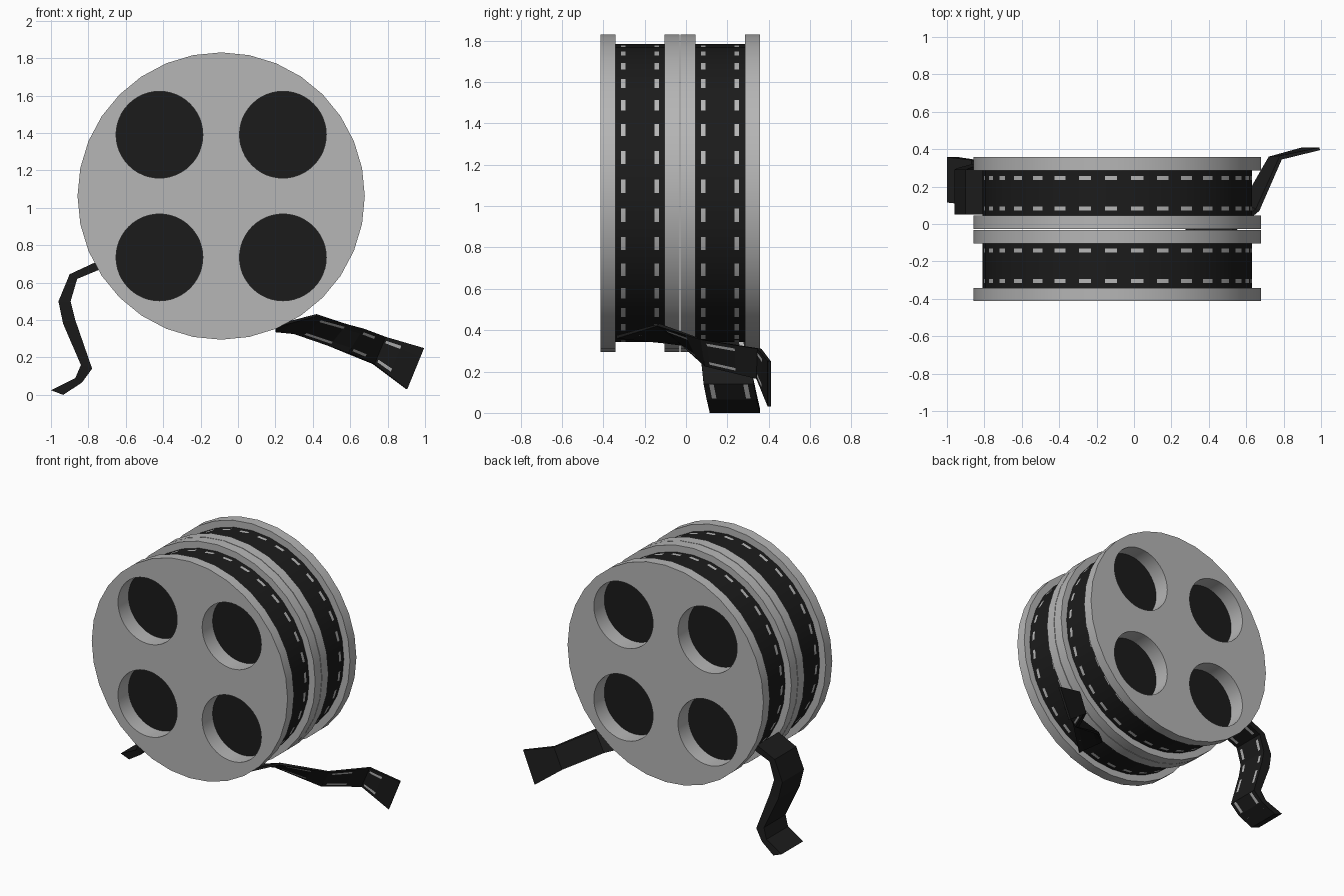
import bpy, bmesh, math
from mathutils import Vector

if "Cube" in bpy.data.objects:
    bpy.data.objects.remove(bpy.data.objects["Cube"])

CX, CZ = -0.09, 1.063          # reel axis
SIDES, DISC_R, FILM_R, BOSS_R = 32, 0.768, 0.72, 0.70
THICK, BOSS = 0.072, 0.045     # flange thickness, depth of its inner boss
ROWS = [0, 0.11, 0.20, 0.79, 0.88, 1]   # strips across the film; 1 and 3 hold the perforations


def material(name, v):
    m = bpy.data.materials.new(name)
    m.diffuse_color = (v, v, v, 1)
    m.use_nodes = True
    m.node_tree.nodes["Principled BSDF"].inputs["Base Color"].default_value = m.diffuse_color
    return m


GREY = material("reel_grey", 0.465)
BLACK = material("film_black", 0.011)
LIGHT = material("perforation_grey", 0.47)


def finish(name, bm, mats, smooth=None):
    bmesh.ops.remove_doubles(bm, verts=bm.verts, dist=1e-5)
    bmesh.ops.recalc_face_normals(bm, faces=bm.faces)
    mesh = bpy.data.meshes.new(name)
    bm.to_mesh(mesh)
    bm.free()
    ob = bpy.data.objects.new(name, mesh)
    bpy.context.collection.objects.link(ob)
    for m in mats:
        mesh.materials.append(m)
    if smooth:
        bpy.ops.object.select_all(action='DESELECT')
        ob.select_set(True)
        bpy.context.view_layer.objects.active = ob
        bpy.ops.object.shade_smooth_by_angle(angle=math.radians(smooth))
    return ob


def lathe(bm, cx, cz, profile, n):
    # Closed solid around a y-direction axis from (radius, y) pairs
    rings = [[bm.verts.new((cx + r * math.cos(2 * math.pi * i / n), y,
                            cz + r * math.sin(2 * math.pi * i / n))) for i in range(n)]
             for r, y in profile]
    for a, b in zip(rings, rings[1:]):
        for i in range(n):
            j = (i + 1) % n
            bm.faces.new((a[i], a[j], b[j], b[i]))
    bm.faces.new(rings[0])
    bm.faces.new(rings[-1])


def disc(name, outer, way):
    # Flange with a boss inside the film and four round windows
    rim, end = outer + way * THICK, outer + way * (THICK + BOSS)
    bm = bmesh.new()
    lathe(bm, CX, CZ, [(DISC_R, outer), (DISC_R, rim), (BOSS_R, rim), (BOSS_R, end)], SIDES)
    ob = finish(name, bm, [GREY])
    bm = bmesh.new()
    for sx in (-1, 1):
        for sz in (-1, 1):
            lathe(bm, CX + 0.33 * sx, CZ + 0.328 * sz,
                  [(0.232, outer - 0.2), (0.232, outer + 0.2)], 48)
    cutter = finish("window_cutter", bm, [GREY])
    mod = ob.modifiers.new("windows", 'BOOLEAN')
    mod.operation, mod.solver, mod.object = 'DIFFERENCE', 'EXACT', cutter
    bpy.ops.object.select_all(action='DESELECT')
    bpy.context.view_layer.objects.active = ob
    ob.select_set(True)
    bpy.ops.object.modifier_apply(modifier=mod.name)
    bpy.data.objects.remove(cutter)
    bpy.ops.object.shade_smooth_by_angle(angle=math.radians(30))


def film_roll(name, y0, y1):
    # Wound film: each side is split so one half carries two perforation marks
    bm = bmesh.new()
    pts = []
    for i in range(SIDES):
        p, q = [Vector((CX + FILM_R * math.cos(t), 0, CZ + FILM_R * math.sin(t)))
                for t in (2 * math.pi * i / SIDES, 2 * math.pi * (i + 1) / SIDES)]
        pts += [p, p.lerp(q, 0.47)]
    n = len(pts)
    rings = [[bm.verts.new((p.x, y0 + (y1 - y0) * f, p.z)) for p in pts] for f in ROWS]
    for r in range(5):
        for i in range(n):
            j = (i + 1) % n
            f = bm.faces.new((rings[r][i], rings[r][j], rings[r + 1][j], rings[r + 1][i]))
            f.material_index = int(r in (1, 3) and i % 2 == 0)
    finish(name, bm, [BLACK, LIGHT], 30)
    # Dark core seen through the windows
    bm = bmesh.new()
    lathe(bm, CX, CZ, [(BOSS_R, y0 + BOSS), (BOSS_R, y1 - BOSS)], SIDES)
    finish(name + "_core", bm, [BLACK], 30)


def loose_film(name, face, back, dashes):
    # Loose strip: face and back are lists of edge pairs, dashes give mark spans per segment
    bm = bmesh.new()

    def quad(pts, mat=0):
        bm.faces.new([bm.verts.new(p) for p in pts]).material_index = mat

    for k in range(len(face) - 1):
        (a0, b0), (a1, b1) = face[k], face[k + 1]
        cuts = [0, dashes[k][0], dashes[k][1], 1]
        grid = [[a0.lerp(a1, t).lerp(b0.lerp(b1, t), f) for f in ROWS] for t in cuts]
        for t in range(3):
            for r in range(5):
                quad((grid[t][r], grid[t + 1][r], grid[t + 1][r + 1], grid[t][r + 1]),
                     int(t == 1 and r in (1, 3)))
        (c0, d0), (c1, d1) = back[k], back[k + 1]
        quad((c0, d0, d1, c1))
        for side, p0, p1 in ((0, c0, c1), (5, d0, d1)):
            quad([g[side] for g in grid] + [p1, p0])
        if k == 0:
            quad(grid[0] + [d0, c0])
        if k == len(face) - 2:
            quad(grid[3] + [d1, c1])
    finish(name, bm, [BLACK, LIGHT])


# Two reels side by side, with a fine seam between them
for label, y0, y1 in (("front", -0.413, -0.031), ("back", -0.027, 0.358)):
    disc(label + "_reel_front_flange", y0, 1)
    film_roll(label + "_film_roll", y0 + THICK, y1 - THICK)
    disc(label + "_reel_back_flange", y1, -1)

# Left loose strip: hangs from the back reel, (inner x, inner z, outer x, outer z, y shift)
hang = [(-0.74, 0.67, -0.76, 0.71, 0.05), (-0.86, 0.62, -0.90, 0.645, 0.05),
        (-0.895, 0.50, -0.96, 0.50, 0.05), (-0.87, 0.40, -0.935, 0.38, 0.06),
        (-0.78, 0.14, -0.84, 0.16, 0.085), (-0.835, 0.065, -0.87, 0.09, 0.10),
        (-0.935, 0.0, -1.0, 0.025, 0.115)]
loose_film("left_loose_film",
           [(Vector((a, y, b)), Vector((a, y + 0.242, b))) for a, b, c, d, y in hang],
           [(Vector((c, y, d)), Vector((c, y + 0.242, d))) for a, b, c, d, y in hang],
           [(0.2, 0.8), (0.2, 0.8), (0.2, 0.8), (0.2, 0.65), (0.05, 0.95), (0.4, 0.41)])

# Right loose strip: leaves the front reel and twists upright, (lower edge, upper edge)
twist = [((0.20, -0.095, 0.335), (0.20, -0.335, 0.36)),
         ((0.30, -0.02, 0.325), (0.42, -0.14, 0.42)),
         ((0.59, 0.09, 0.225), (0.67, 0.07, 0.355)),
         ((0.73, 0.34, 0.165), (0.79, 0.345, 0.31)),
         ((0.905, 0.395, 0.03), (0.995, 0.395, 0.25))]
face = [(Vector(a), Vector(b)) for a, b in twist]
shift = [(0, 0, 0.015), (0, 0.012, 0.012), (-0.018, 0.012, 0), (-0.01, 0.02, 0), (-0.005, 0.015, 0)]
back = [(a + Vector(s), b + Vector(s)) for (a, b), s in zip(face, shift)]
loose_film("right_loose_film", face, back, [(0.4, 0.41), (0.15, 0.65), (0.1, 0.6), (0.05, 0.45)])
